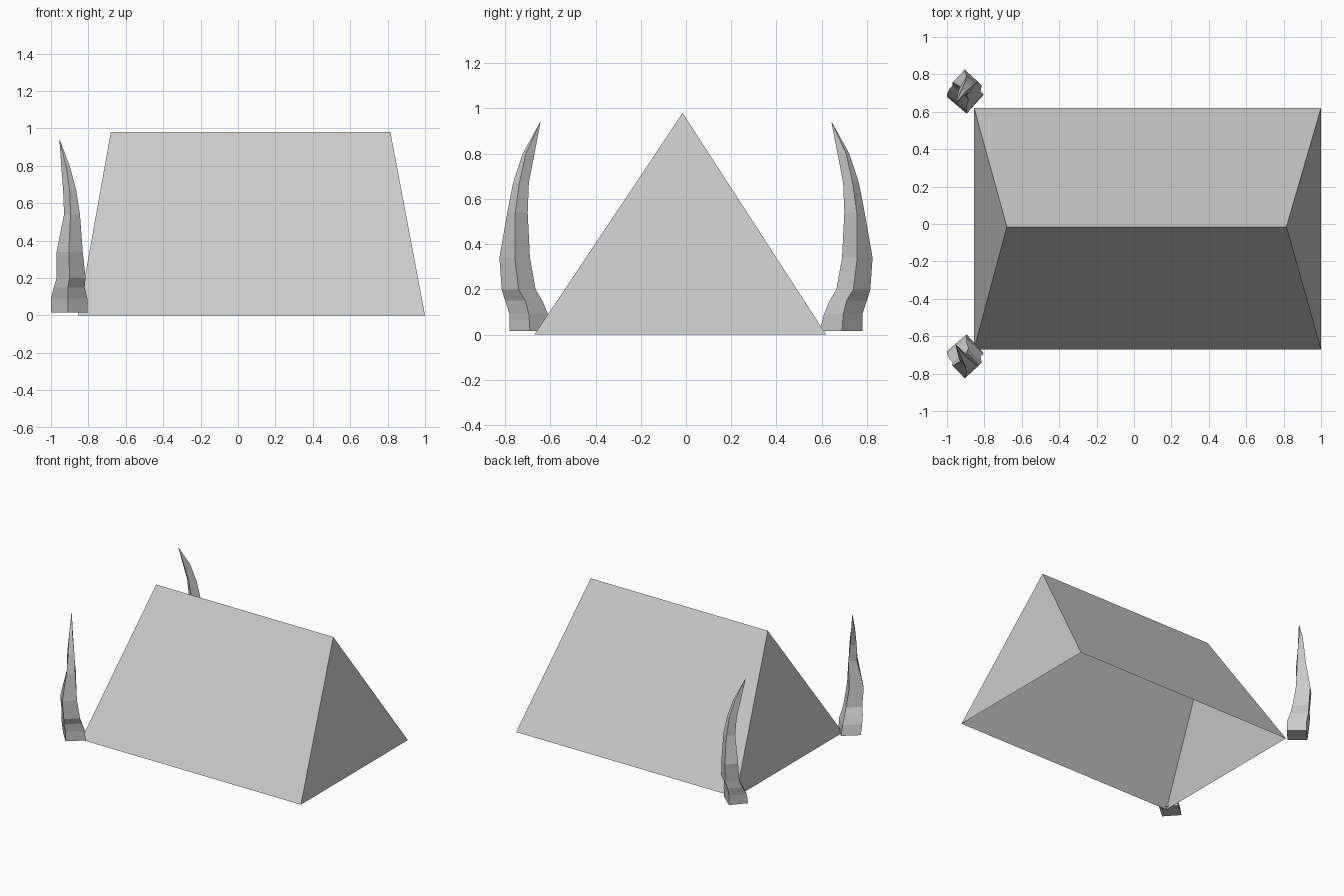
import bpy

if "Cube" in bpy.data.objects:
    bpy.data.objects.remove(bpy.data.objects["Cube"])


def make_object(name, verts, faces):
    mesh = bpy.data.meshes.new(name)
    mesh.from_pydata(verts, [], faces)
    mesh.update()
    obj = bpy.data.objects.new(name, mesh)
    bpy.context.collection.objects.link(obj)
    return obj


# Tent cover: two slopes and two sloping ends, open underneath
X0, X1, Y0, Y1 = -0.855, 1.0, -0.67, 0.62
make_object(
    "tent_cover",
    [(X0, Y0, 0), (X1, Y0, 0), (X1, Y1, 0), (X0, Y1, 0),
     (-0.68, -0.015, 0.98), (0.815, -0.015, 0.98)],
    [(0, 1, 5, 4), (2, 3, 4, 5), (1, 2, 5), (3, 0, 4)])

# Tusk rings: z, x of left / outer / right corner, y of outer / right / inner corner
RINGS = [
    (0.015, -1.00, -0.91, -0.805, 0.78, 0.69, 0.59),
    (0.09, -1.00, -0.91, -0.805, 0.78, 0.695, 0.61),
    (0.15, -0.985, -0.91, -0.82, 0.80, 0.71, 0.635),
    (0.20, -0.97, -0.90, -0.815, 0.815, 0.74, 0.665),
    (0.34, -0.97, -0.905, -0.83, 0.825, 0.757, 0.69),
    (0.54, -0.93, -0.895, -0.845, 0.79, 0.755, 0.70),
    (0.67, -0.935, -0.90, -0.865, 0.765, 0.737, 0.695),
    (0.80, -0.945, -0.92, -0.90, 0.722, 0.708, 0.67),
]
TIP = (-0.955, 0.642, 0.945)


def tusk(name, side):
    verts = []
    for z, xl, xo, xr, yo, yr, yi in RINGS:
        corners = [(xo, yo), (xr, yr), (xl + xr - xo, yi), (xl, yo + yi - yr)]
        verts += [(x, side * y, z) for x, y in corners]
    tip = len(verts)
    verts.append((TIP[0], side * TIP[1], TIP[2]))
    faces = [(0, 1, 2, 3)]
    for r in range(len(RINGS) - 1):
        for i in range(4):
            a, b = r * 4 + i, r * 4 + (i + 1) % 4
            faces.append((b, a, a + 4, b + 4))
    last = tip - 4
    faces += [(last + (i + 1) % 4, last + i, tip) for i in range(4)]
    # Mirrored side needs its faces turned round
    if side < 0:
        faces = [f[::-1] for f in faces]
    return make_object(name, verts, faces)


# Pair of curved tusks beside the tent end
tusk("back_tusk", 1)
tusk("front_tusk", -1)
